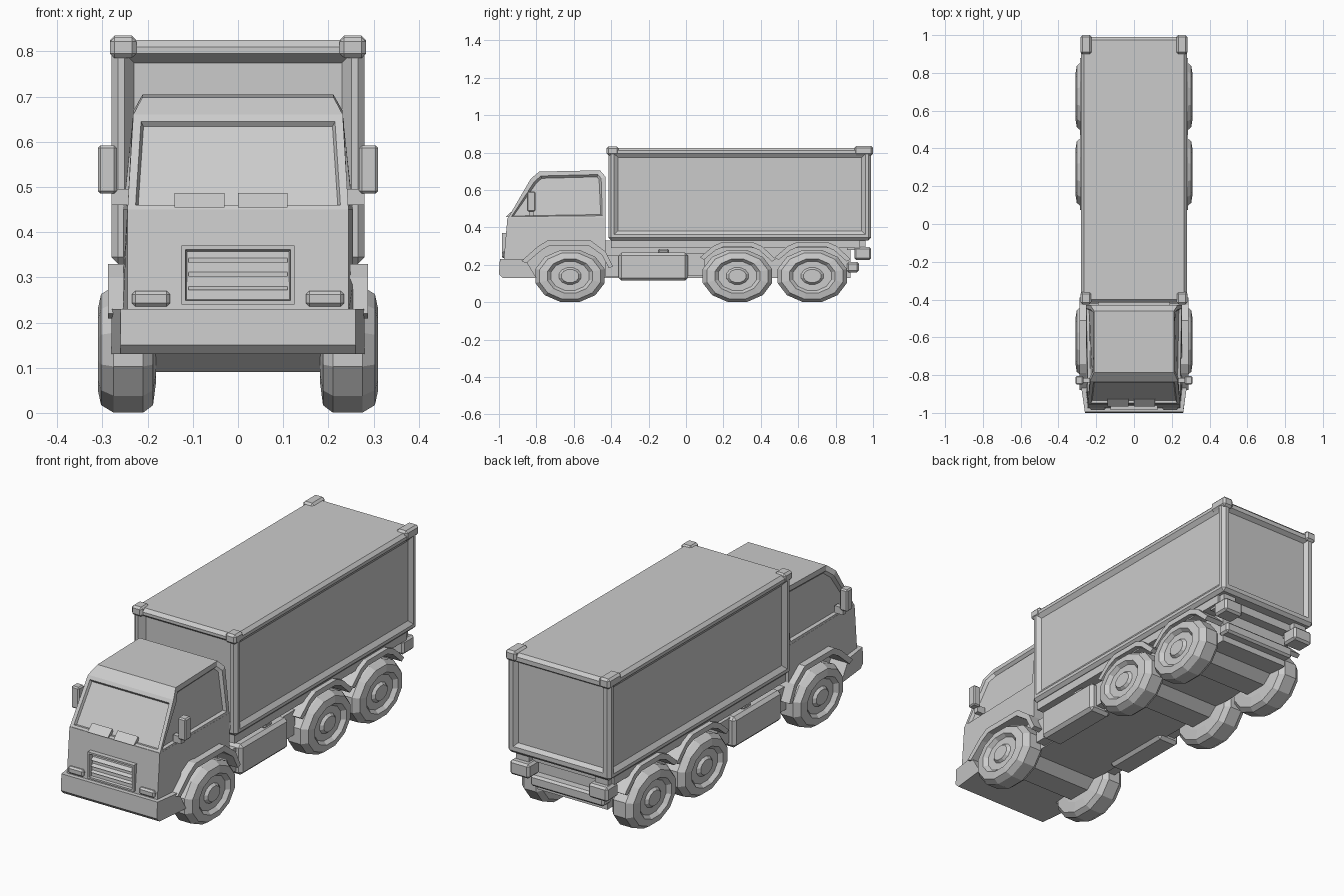
import bpy, bmesh, math
from mathutils import Vector

if "Cube" in bpy.data.objects:
    bpy.data.objects.remove(bpy.data.objects["Cube"])

grey = bpy.data.materials.new("light grey")
grey.diffuse_color = (0.6, 0.6, 0.6, 1)
grey.use_nodes = True
grey.node_tree.nodes["Principled BSDF"].inputs["Base Color"].default_value = grey.diffuse_color


def finish(name, bm, mirror=False, bevel=0):
    bmesh.ops.recalc_face_normals(bm, faces=bm.faces)
    me = bpy.data.meshes.new(name)
    bm.to_mesh(me)
    bm.free()
    ob = bpy.data.objects.new(name, me)
    bpy.context.collection.objects.link(ob)
    me.materials.append(grey)
    if bevel:
        m = ob.modifiers.new("bevel", 'BEVEL')
        m.width, m.segments = bevel, 1
    if mirror:
        ob.modifiers.new("mirror", 'MIRROR').use_mirror_merge = False
    return ob


def prism_bm(profile, x0, x1):
    """Extrude a (y, z) profile along x."""
    bm = bmesh.new()
    a = [bm.verts.new((x0, y, z)) for y, z in profile]
    b = [bm.verts.new((x1, y, z)) for y, z in profile]
    bm.faces.new(a)
    bm.faces.new(b[::-1])
    n = len(a)
    for i in range(n):
        bm.faces.new((a[i], b[i], b[(i + 1) % n], a[(i + 1) % n]))
    bmesh.ops.recalc_face_normals(bm, faces=bm.faces)
    bm.normal_update()
    return bm


def prism(name, profile, x0, x1, mirror=False, bevel=0):
    return finish(name, prism_bm(profile, x0, x1), mirror, bevel)


def box_bm(x0, x1, y0, y1, z0, z1):
    return prism_bm([(y0, z0), (y1, z0), (y1, z1), (y0, z1)], x0, x1)


def box(name, x0, x1, y0, y1, z0, z1, mirror=False, bevel=0):
    return finish(name, box_bm(x0, x1, y0, y1, z0, z1), mirror, bevel)


def recess(bm, direction, border, slope, depth, limit=0.9):
    """Sink a panel with sloped edges into faces pointing along direction."""
    bm.normal_update()
    d = Vector(direction).normalized()
    faces = [f for f in bm.faces if f.normal.dot(d) > limit]
    bmesh.ops.inset_individual(bm, faces=faces, thickness=border)
    bmesh.ops.inset_individual(bm, faces=faces, thickness=slope, depth=-depth)


# Cargo box with sunk panels on the sides, front and rear
bm = box_bm(-0.28, 0.28, -0.415, 0.99, 0.33, 0.825)
bmesh.ops.bevel(bm, geom=[e for e in bm.edges], offset=0.015, segments=1,
                affect='EDGES')
for s in (-1, 1):
    recess(bm, (s, 0, 0), 0.022, 0.03, 0.016)
recess(bm, (0, -1, 0), 0.02, 0.03, 0.03)
recess(bm, (0, 1, 0), 0.03, 0.02, 0.02)
finish("cargo_box", bm)
box("cargo_front_corner", 0.225, 0.283, -0.425, -0.36, 0.785, 0.832, True, 0.01)
box("cargo_rear_corner", 0.225, 0.283, 0.90, 1.0, 0.785, 0.835, True, 0.01)
box("cargo_bottom_rail", -0.262, 0.262, -0.40, 0.93, 0.29, 0.335)

# Chassis, axles
box("chassis", -0.19, 0.19, -0.93, 0.88, 0.13, 0.33)
for i, y in enumerate((-0.62, 0.275, 0.675)):
    prism(f"axle_{i}", [(y - 0.12, 0.14), (y - 0.06, 0.09), (y + 0.06, 0.09),
                        (y + 0.12, 0.14)], -0.2, 0.2)

# Lower cab with wheel arch notch
bm = prism_bm([(-0.975, 0.22), (-0.87, 0.22), (-0.79, 0.29), (-0.72, 0.31),
               (-0.52, 0.31), (-0.43, 0.27), (-0.43, 0.45), (-0.955, 0.45)],
              -0.255, 0.255)
for v in bm.verts:      # rounded nose in plan
    if v.co.y < -0.94:
        v.co.x *= 0.96
finish("cab_lower", bm)

# Upper cab, tapered, with sunk windscreen and side windows
bm = prism_bm([(-0.955, 0.445), (-0.83, 0.66), (-0.785, 0.698), (-0.46, 0.705),
               (-0.43, 0.67), (-0.43, 0.445)], -0.255, 0.255)
for v in bm.verts:
    v.co.x *= 1 - 0.11 * (v.co.z - 0.445) / 0.26
    if v.co.y < -0.94:
        v.co.x *= 0.96
    if v.co.z > 0.69:
        v.co.x *= 0.93
for s in (-1, 1):
    recess(bm, (s, 0, 0), 0.025, 0.012, 0.014)
recess(bm, (0, -0.215, 0.125), 0.025, 0.008, 0.012, 0.97)
finish("cab_upper", bm)
for i, (a, b) in enumerate(((-0.14, -0.03), (0.0, 0.11))):
    prism(f"wiper_{i}", [(-0.965, 0.455), (-0.93, 0.487), (-0.92, 0.46)], a, b)

# Grille: frame with slats
bm = box_bm(-0.125, 0.125, -0.985, -0.94, 0.24, 0.37)
recess(bm, (0, -1, 0), 0.012, 0.006, 0.022)
finish("grille_frame", bm)
for i in range(3):
    z = 0.272 + i * 0.03
    prism(f"grille_slat_{i}", [(-0.982, z), (-0.96, z + 0.014), (-0.955, z)],
          -0.11, 0.11)
box("headlamp", 0.15, 0.235, -0.985, -0.95, 0.235, 0.27, True, 0.008)

# Front bumper with drawn-in corners
bm = prism_bm([(-1.0, 0.15), (-0.98, 0.13), (-0.80, 0.13), (-0.86, 0.23),
               (-0.995, 0.23)], -0.28, 0.28)
for v in bm.verts:
    if v.co.y < -0.97:
        v.co.x *= 0.93
finish("front_bumper", bm)

# Mirrors on arms
box("mirror", 0.268, 0.31, -0.85, -0.805, 0.485, 0.592, True, 0.006)
box("mirror_arm", 0.235, 0.28, -0.84, -0.815, 0.46, 0.495, True)


# Mudguards: arched strips around each wheel
def mudguard(name, cy, pts, x0, x1):
    inner = [(cy + (y - cy) * 0.9, 0.14 + (z - 0.14) * 0.86) for y, z in pts]
    prism(name, pts + inner[::-1], x0, x1, True)


mudguard("front_mudguard", -0.62,
         [(-0.88, 0.22), (-0.79, 0.30), (-0.74, 0.33), (-0.51, 0.33),
          (-0.43, 0.27), (-0.39, 0.19)], 0.18, 0.288)
for i, y in enumerate((0.275, 0.675)):
    mudguard(f"rear_mudguard_{i}", y,
             [(y - 0.20, 0.24), (y - 0.13, 0.30), (y - 0.08, 0.322),
              (y + 0.08, 0.322), (y + 0.13, 0.30), (y + 0.205, 0.23)],
             0.18, 0.285)

# Side tanks between the axles
box("side_tank", 0.15, 0.27, -0.36, 0.01, 0.115, 0.265, True, 0.015)
box("tank_cap", 0.20, 0.25, -0.15, -0.09, 0.26, 0.285, True, 0.008)
box("tank_bracket", 0.15, 0.24, 0.0, 0.10, 0.14, 0.26, True)
box("step_bracket", 0.15, 0.24, -0.43, -0.35, 0.135, 0.25, True)

# Rear lamps and crossbar
box("rear_lamp", 0.16, 0.265, 0.90, 0.99, 0.225, 0.295, True, 0.01)
box("rear_lamp_mount", 0.18, 0.25, 0.86, 0.96, 0.28, 0.335, True)
box("rear_crossbar", -0.2, 0.2, 0.86, 0.925, 0.16, 0.215, False, 0.01)

# Wheels: faceted lathe of (x, radius factor), oval in side view
tyre = [(0.182, 0.55), (0.188, 0.88), (0.21, 1), (0.275, 1), (0.303, 0.88),
        (0.31, 0.65), (0.292, 0.55), (0.292, 0.32), (0.305, 0.25)]
SIDES = 12
for name, cy in (("front_wheel", -0.62), ("middle_wheel", 0.275),
                 ("rear_wheel", 0.675)):
    bm = bmesh.new()
    rings = []
    for x, r in tyre:
        rings.append([bm.verts.new((
            x, cy + 0.192 * r * math.cos(math.tau * (k + 0.5) / SIDES),
            0.14 + 0.1445 * r * math.sin(math.tau * (k + 0.5) / SIDES)))
            for k in range(SIDES)])
    for a, b in zip(rings, rings[1:]):
        for k in range(SIDES):
            j = (k + 1) % SIDES
            bm.faces.new((a[k], a[j], b[j], b[k]))
    bm.faces.new(rings[0])
    bm.faces.new(rings[-1])
    finish(name, bm, True)
